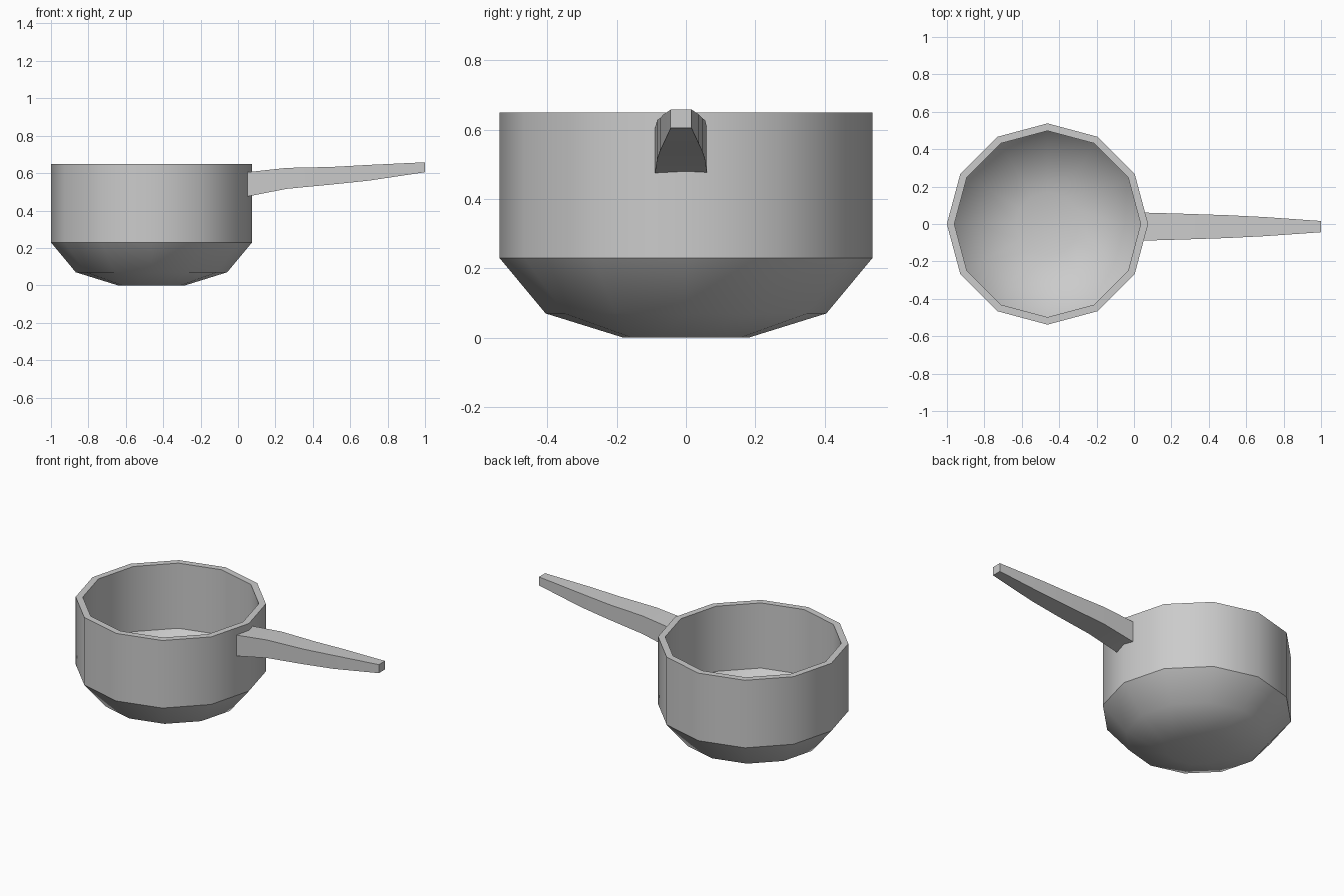
import bpy, bmesh, math

if "Cube" in bpy.data.objects:
    bpy.data.objects.remove(bpy.data.objects["Cube"])

CX, SIDES = -0.4625, 12


def make_object(name, bm, angle=None):
    bmesh.ops.recalc_face_normals(bm, faces=bm.faces)
    mesh = bpy.data.meshes.new(name)
    bm.to_mesh(mesh)
    bm.free()
    ob = bpy.data.objects.new(name, mesh)
    bpy.context.collection.objects.link(ob)
    if angle:
        bpy.ops.object.select_all(action='DESELECT')
        bpy.context.view_layer.objects.active = ob
        ob.select_set(True)
        bpy.ops.object.shade_smooth_by_angle(angle=math.radians(angle))
    return ob


def loft(bm, rings):
    # bridge successive closed rings and cap both ends
    loops = [[bm.verts.new(p) for p in ring] for ring in rings]
    for a, b in zip(loops, loops[1:]):
        n = len(a)
        for i in range(n):
            j = (i + 1) % n
            bm.faces.new((a[i], a[j], b[j], b[i]))
    bm.faces.new(loops[0])
    bm.faces.new(loops[-1])


def circle(r, z):
    return [(CX + r * math.cos(2 * math.pi * i / SIDES),
             r * math.sin(2 * math.pi * i / SIDES), z) for i in range(SIDES)]


# Pot bowl: outside profile up to the rim, then down the inside
profile = [(0.18, 0), (0.405, 0.07), (0.538, 0.23), (0.538, 0.65),
           (0.498, 0.65), (0.498, 0.245), (0.38, 0.104), (0.17, 0.04)]
bm = bmesh.new()
loft(bm, [circle(r, z) for r, z in profile])
make_object("pot_bowl", bm, 35)

# Tapered handle: x, half width, bottom z, top z
sections = [(0.05, 0.075, 0.475, 0.605), (0.26, 0.069, 0.516, 0.628),
            (0.50, 0.061, 0.539, 0.633), (0.70, 0.051, 0.56, 0.644),
            (1.00, 0.030, 0.605, 0.658)]
HY = -0.014
bm = bmesh.new()
loft(bm, [[(x, HY - w, lo), (x, HY + w, lo), (x, HY + w, hi), (x, HY - w, hi)]
          for x, w, lo, hi in sections])
make_object("handle", bm, 35)
